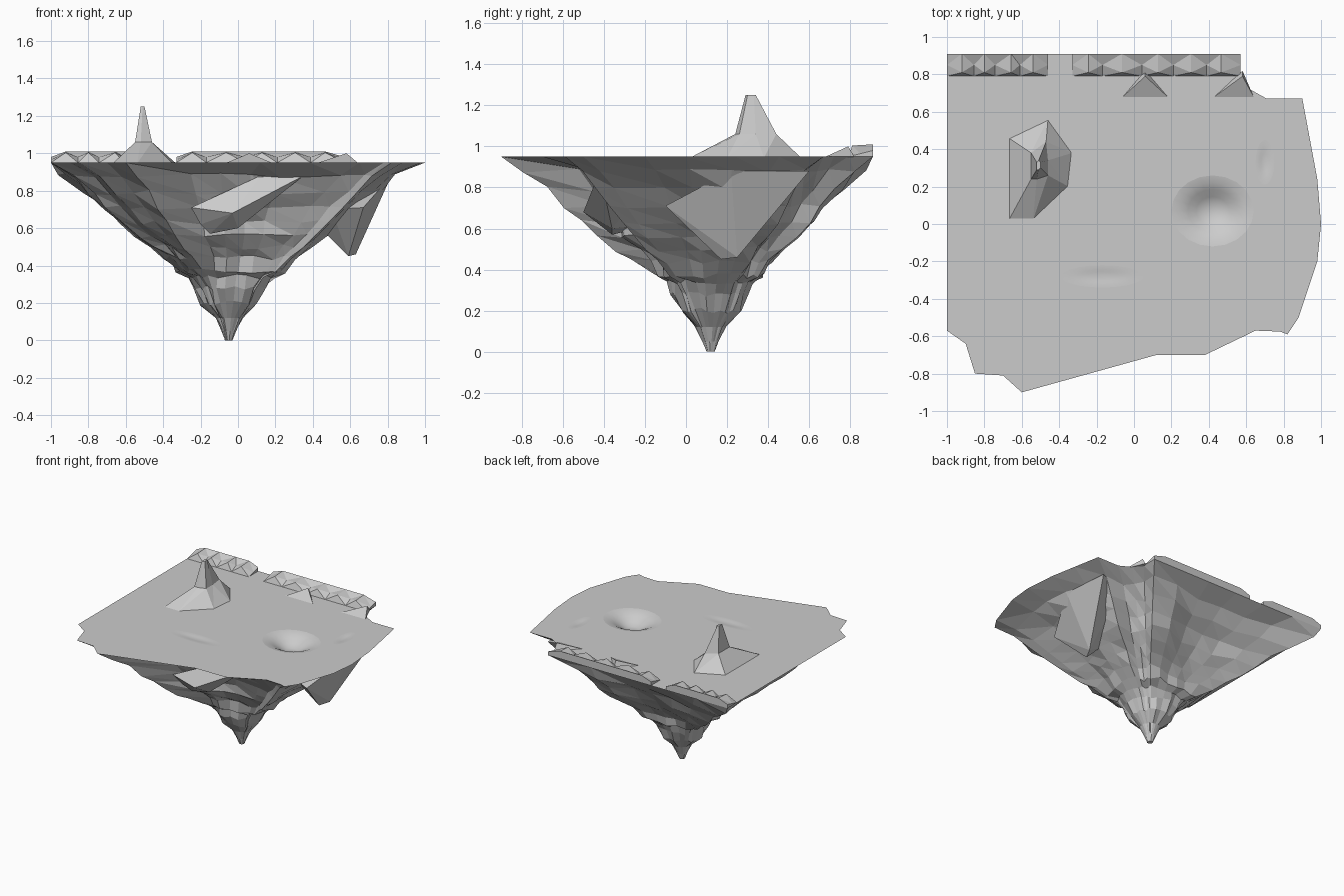
import bpy, bmesh, math, random
from mathutils import Vector

rng = random.Random(7)
TOP = 0.95

cube = bpy.data.objects.get("Cube")
if cube:
    bpy.data.objects.remove(cube, do_unlink=True)

stone = bpy.data.materials.new("grey_stone")
stone.use_nodes = True
grey = (0.6, 0.6, 0.6, 1)
stone.diffuse_color = grey
for node in stone.node_tree.nodes:
    if node.type == 'BSDF_PRINCIPLED':
        node.inputs["Base Color"].default_value = grey
        node.inputs["Roughness"].default_value = 0.9


def finish(name, bm):
    """Turn a bmesh into a named stone object with outward normals."""
    bmesh.ops.recalc_face_normals(bm, faces=bm.faces[:])
    mesh = bpy.data.meshes.new(name)
    bm.to_mesh(mesh)
    bm.free()
    mesh.materials.append(stone)
    obj = bpy.data.objects.new(name, mesh)
    bpy.context.collection.objects.link(obj)
    return obj


def hull(name, points):
    """Faceted rock from the convex hull of a few points."""
    bm = bmesh.new()
    verts = [bm.verts.new(p) for p in points]
    result = bmesh.ops.convex_hull(bm, input=verts)
    loose = {v for v in result["geom_interior"] if isinstance(v, bmesh.types.BMVert)}
    bmesh.ops.delete(bm, geom=list(loose), context='VERTS')
    return finish(name, bm)


def bridge(bm, a, b, smooth=False, triangles=False):
    """Join two closed rings of equal count."""
    for i in range(len(a)):
        j = (i + 1) % len(a)
        if triangles:
            bm.faces.new((a[i], a[j], b[j]))
            bm.faces.new((a[i], b[j], b[i]))
        else:
            bm.faces.new((a[i], a[j], b[j], b[i])).smooth = smooth


def loop_edges(bm, ring):
    return [bm.edges.get((v, ring[i - 1])) or bm.edges.new((v, ring[i - 1]))
            for i, v in enumerate(ring)]


# Rim outline, with long sides split for facets
corners = [(-1, -.57), (-.9, -.64), (-.85, -.8), (-.7, -.81), (-.6, -.9),
           (.12, -.7), (.38, -.7), (.65, -.57), (.78, -.575), (.82, -.59),
           (.88, -.5), (.98, -.2), (1, 0), (.98, .24), (.9, .67), (.71, .67),
           (.62, .72), (.57, .79), (.57, .91), (-.2, .91), (-.46, .91), (-1, .91)]
outline = []
for i, c in enumerate(corners):
    a, b = Vector(c), Vector(corners[(i + 1) % len(corners)])
    parts = max(1, round((b - a).length / 0.24))
    outline += [a.lerp(b, k / parts) for k in range(parts)]

# Underside: the outline shrinks in uneven terraces to a round stub
apex = Vector((-.03, .12))
levels = [(.88, .87), (.79, .78), (.71, .69), (.63, .61), (.56, .52), (.5, .43),
          (.44, .36), (.37, .3), (.34, .23), (.28, .19), (.2, .15), (.12, .075),
          (.05, .04), (0, .02)]


def gully_at(i, p):
    """Broad radial valleys between the corner ridges."""
    back_ridge = p.x < -.95 and p.y > .85
    front_ridge = -.75 < p.x < -.55 and p.y < -.75
    if back_ridge or front_ridge:
        return 1.03
    return .95 + .06 * math.sin(1.2 * i + 1) + rng.uniform(-.03, .03)


gully = [gully_at(i, p) for i, p in enumerate(outline)]

bm = bmesh.new()
rim = [bm.verts.new((p.x, p.y, TOP)) for p in outline]
upper = rim
for z, s in levels:
    ring = []
    depth = min(1, (TOP - z) * 5)
    blend = min(1, max(0, (.44 - z) / .16))
    centre = apex + Vector((-.02 * blend, 0))
    for p, g in zip(outline, gully):
        f = s * (1 + (g - 1) * depth) * rng.uniform(.97, 1.03)
        if p.x < -.95 and p.y > .5 and z > .85:     # steep back corner
            f *= 1.08
        if -.5 < p.x < .6 and p.y < -.5:            # hollow front flank
            f *= .78 if z > .6 else .88
        radial = p - apex
        offset = (radial * f).lerp(radial.normalized() * s * rng.uniform(.9, 1.05), blend)
        q = centre + offset
        dz = rng.uniform(-.014, .014) if z > .15 else 0
        ring.append(bm.verts.new((q.x, q.y, z + dz)))
    bridge(bm, upper, ring, triangles=z > .4)
    upper = ring
bm.faces.new(upper)

# Smooth hollows sunk in the flat top: centre, radii, depth
cap_edges = loop_edges(bm, rim)
for cx, cy, rx, ry, sink in [(.42, .07, .22, .19, .08),
                             (-.17, -.28, .22, .06, .006),
                             (.7, .33, .05, .12, .008)]:
    prev = None
    for k in range(5):
        t = 1 - k / 5
        drop = sink * (.5 + .5 * math.cos(math.pi * t))
        ring = []
        for n in range(20):
            a = n * math.tau / 20
            ring.append(bm.verts.new((cx + rx * t * math.cos(a),
                                      cy + ry * t * math.sin(a), TOP - drop)))
        if prev:
            bridge(bm, prev, ring, smooth=True)
        else:
            cap_edges += loop_edges(bm, ring)
        prev = ring
    bm.faces.new(prev).smooth = True
bmesh.ops.triangle_fill(bm, edges=cap_edges, use_beauty=True, normal=(0, 0, 1))
finish("island_body", bm)

# Hanging spur on the left flank
hull("hanging_spur", [(.59, .17, .45), (.63, .25, .46), (.67, -.1, .71),
                      (.82, .22, .88), (.79, .6, .88), (.47, .17, .57),
                      (.5, 0, .7), (.55, .5, .86)])

# Slanted ledge on the front flank
hull("front_ledge", [(-.25, -.46, .71), (-.03, -.5, .68), (.12, -.4, .88),
                     (.35, -.42, .88), (-.2, -.4, .62), (-.15, -.36, .57),
                     (0, -.36, .6), (-.1, -.15, .62), (.2, -.2, .8)])

# Spike: broad foot, shoulder and narrow tip
bm = bmesh.new()
foot = [(-.67, .02), (-.54, .02), (-.35, .2), (-.33, .38), (-.46, .56), (-.67, .46)]
shoulder = [(-.55, .24), (-.52, .24), (-.46, .26), (-.46, .34), (-.47, .44), (-.55, .38)]
tip = [(-.52, .29), (-.51, .29), (-.5, .3), (-.5, .33), (-.51, .34), (-.52, .33)]
rings = [[bm.verts.new((x, y, z)) for x, y in pts]
         for pts, z in ((foot, TOP - .005), (shoulder, 1.06), (tip, 1.25))]
bridge(bm, rings[0], rings[1], triangles=True)
bridge(bm, rings[1], rings[2])
bm.faces.new(rings[2])
finish("spike", bm)


def rock_wall(name, x0, x1, count):
    """Low jagged wall along the back rim."""
    bm = bmesh.new()
    rows = []
    for i in range(count + 1):
        t = i / count
        end = i in (0, count)
        x = x0 + (x1 - x0) * t + (0 if end else rng.uniform(-.02, .02))
        peak = .03 if end else .06
        crest = .83 if i % 2 else .87
        section = [(.79, 0), (crest - .02, peak * (.9 if i % 2 else .5)),
                   (.91, peak), (.91, 0)]
        rows.append([bm.verts.new((x, y, TOP + h)) for y, h in section])
    for i, (a, b) in enumerate(zip(rows, rows[1:])):
        for k in range(3):
            m = k + 1
            if i % 2:
                bm.faces.new((a[k], a[m], b[k]))
                bm.faces.new((a[m], b[m], b[k]))
            else:
                bm.faces.new((a[k], a[m], b[m]))
                bm.faces.new((a[k], b[m], b[k]))
    bm.faces.new(rows[0])
    bm.faces.new(rows[-1])
    finish(name, bm)


rock_wall("back_wall_right", -1, -.46, 8)
rock_wall("back_wall_left", -.33, .57, 10)

# Sloping slabs leaning on the wall
for name, x, lean in (("middle_slab", .06, 0), ("end_slab", .52, .06)):
    hull(name, [(x - .12 + lean / 2, .68, TOP), (x + .12, .68, TOP),
                (x + lean, .79, TOP + .05), (x + lean, .82, TOP), (x, .72, TOP - .01)])
